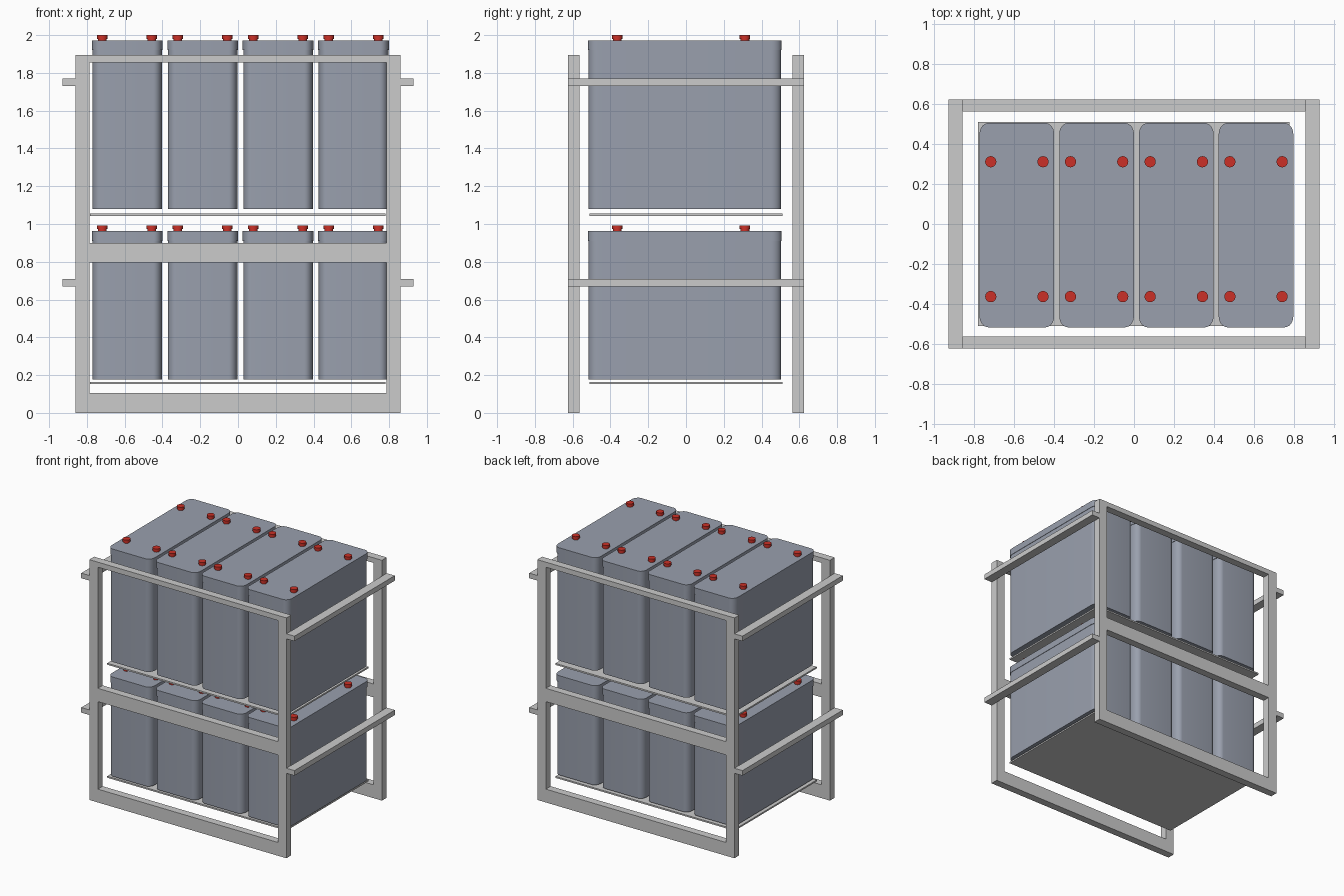
import bpy, bmesh
from math import cos, sin, pi

if "Cube" in bpy.data.objects:
    bpy.data.objects.remove(bpy.data.objects["Cube"])


def material(name, color):
    m = bpy.data.materials.new(name)
    m.diffuse_color = color
    m.use_nodes = True
    m.node_tree.nodes["Principled BSDF"].inputs["Base Color"].default_value = m.diffuse_color
    return m


CASE = material("case_blue_grey", (0.32, 0.35, 0.42, 1))
RED = material("terminal_red", (0.60, 0.03, 0.02, 1))


def finish(name, bm, mat=None, smooth=False):
    bmesh.ops.recalc_face_normals(bm, faces=bm.faces)
    me = bpy.data.meshes.new(name)
    bm.to_mesh(me)
    bm.free()
    ob = bpy.data.objects.new(name, me)
    bpy.context.collection.objects.link(ob)
    if mat:
        me.materials.append(mat)
    if smooth:
        bpy.ops.object.select_all(action='DESELECT')
        ob.select_set(True)
        bpy.context.view_layer.objects.active = ob
        bpy.ops.object.shade_smooth_by_angle(angle=0.6)
    return ob


def box(name, x0, x1, y0, y1, z0, z1):
    bm = bmesh.new()
    bmesh.ops.create_cube(bm, size=1)
    for v in bm.verts:
        v.co = ((x0 + x1) / 2 + v.co.x * (x1 - x0),
                (y0 + y1) / 2 + v.co.y * (y1 - y0),
                (z0 + z1) / 2 + v.co.z * (z1 - z0))
    return finish(name, bm)


def prism(name, outline, z0, z1, mat):
    bm = bmesh.new()
    low = [bm.verts.new((x, y, z0)) for x, y in outline]
    high = [bm.verts.new((x, y, z1)) for x, y in outline]
    bm.faces.new(low)
    bm.faces.new(high)
    n = len(outline)
    for i in range(n):
        j = (i + 1) % n
        bm.faces.new((low[i], low[j], high[j], high[i]))
    return finish(name, bm, mat, True)


def rounded(cx, cy, hx, hy, rx, ry, steps=8):
    pts = []
    for q, (sx, sy) in enumerate([(1, 1), (-1, 1), (-1, -1), (1, -1)]):
        for i in range(steps + 1):
            a = (q + i / steps) * pi / 2
            pts.append((cx + sx * (hx - rx) + rx * cos(a),
                        cy + sy * (hy - ry) + ry * sin(a)))
    return pts


def circle(cx, cy, r, n=24):
    return [(cx + r * cos(2 * pi * i / n), cy + r * sin(2 * pi * i / n)) for i in range(n)]


XO, XI = 0.86, 0.785       # outer and inner faces of posts
YO, YI = 0.625, 0.565

# tier: base, low rail top, high rail bottom, frame top, side rail z, shelf z,
#       case bottom, lid bottom, lid top, terminal top
TIERS = {
    "lower": (0.0, 0.105, 0.795, 0.84, 0.67, 0.152, 0.178, 0.911, 0.963, 0.993),
    "upper": (0.84, 0.90, 1.855, 1.895, 1.73, 1.043, 1.08, 1.92, 1.972, 2.0),
}

for tier, (z0, za, zb, z1, zs, zp, zc, zl, zt, zk) in TIERS.items():
    # front and back frames
    for side, (ya, yb) in {"front": (-YO, -YI), "back": (YI, YO)}.items():
        tag = f"{tier}_{side}"
        box(tag + "_left_post", -XO, -XI, ya, yb, z0, z1)
        box(tag + "_right_post", XI, XO, ya, yb, z0, z1)
        box(tag + "_bottom_rail", -XI, XI, ya, yb, z0, za)
        box(tag + "_top_rail", -XI, XI, ya, yb, zb, z1)

    # side rails joining the frames
    box(tier + "_left_side_rail", -0.93, -XO, -YO, YO, zs, zs + 0.04)
    box(tier + "_right_side_rail", XO, 0.93, -YO, YO, zs, zs + 0.04)

    # shelf plate
    box(tier + "_shelf", -0.783, 0.78, -0.511, 0.512, zp, zp + 0.012)

    # battery cells: case, lid, four terminals
    for i in range(4):
        cx, cy = -0.587 + 0.3995 * i, -0.006
        tag = f"{tier}_battery_{i + 1}"
        prism(tag + "_case", rounded(cx, cy, 0.184, 0.509, 0.045, 0.055), zc, zl, CASE)
        prism(tag + "_lid", rounded(cx, cy, 0.187, 0.512, 0.045, 0.055), zl, zt, CASE)
        for k, (dx, ty) in enumerate([(-0.131, -0.364), (0.131, -0.364),
                                      (-0.131, 0.312), (0.131, 0.312)]):
            t = f"{tag}_terminal_{k + 1}"
            prism(t + "_base", circle(cx + dx, ty, 0.023), zt, zk - 0.02, RED)
            prism(t + "_cap", circle(cx + dx, ty, 0.028), zk - 0.02, zk, RED)
